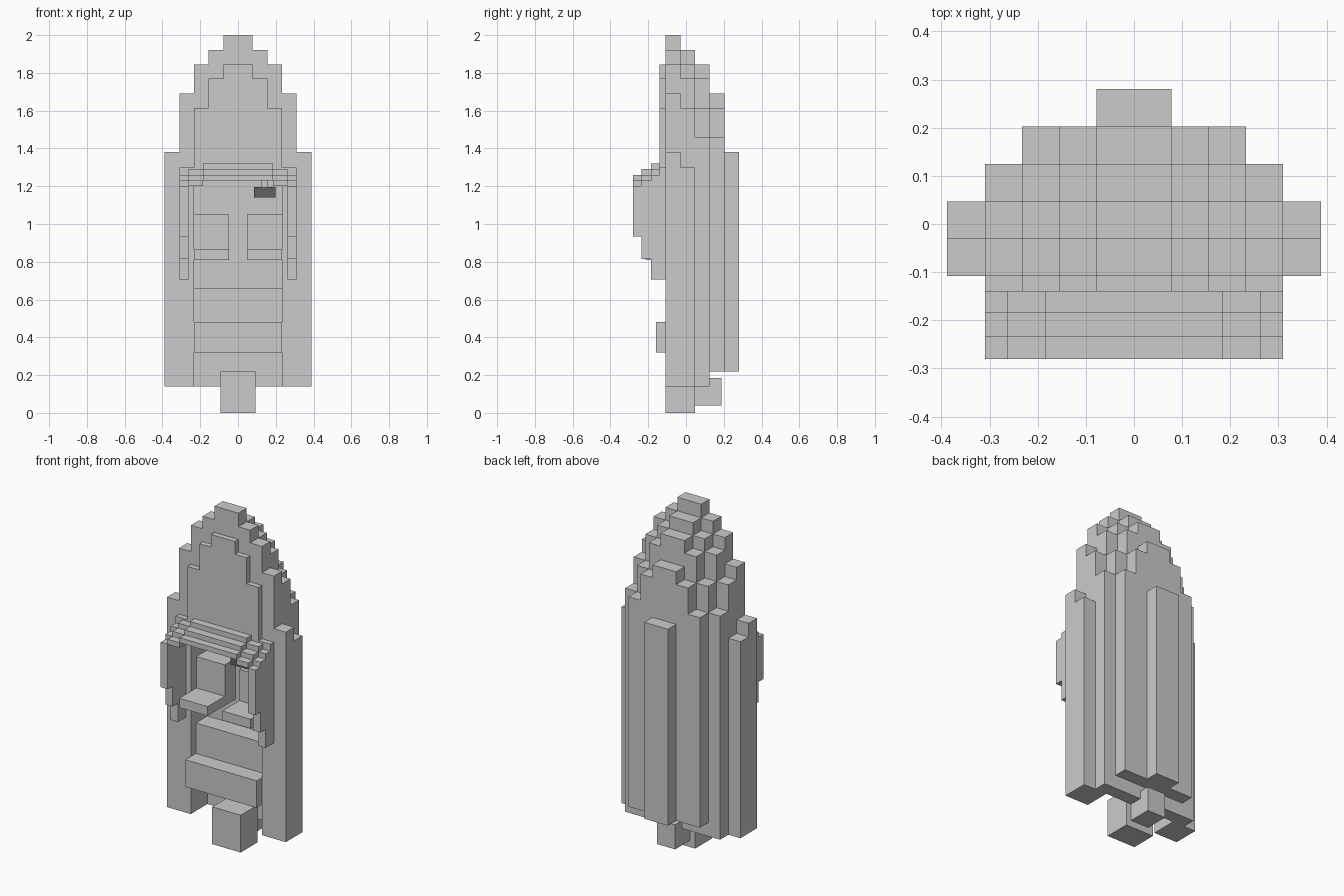
import bpy, bmesh

if "Cube" in bpy.data.objects:
    bpy.data.objects.remove(bpy.data.objects["Cube"])

W = [0.078, 0.155, 0.233, 0.31, 0.388]   # half widths of the voxel columns


def finish(name, bm):
    bmesh.ops.recalc_face_normals(bm, faces=bm.faces)
    me = bpy.data.meshes.new(name)
    bm.to_mesh(me)
    bm.free()
    ob = bpy.data.objects.new(name, me)
    bpy.context.collection.objects.link(ob)
    return ob


def prism(name, pts, axis, a, b):
    """Extrude a profile: axis 'y' takes (x, z) points, axis 'x' takes (y, z)."""
    bm = bmesh.new()
    place = (lambda p, d: (p[0], d, p[1])) if axis == 'y' else (lambda p, d: (d, p[0], p[1]))
    f = bm.faces.new([bm.verts.new(place(p, a)) for p in pts])
    ext = bmesh.ops.extrude_face_region(bm, geom=[f])
    verts = [v for v in ext['geom'] if isinstance(v, bmesh.types.BMVert)]
    bmesh.ops.translate(bm, verts=verts, vec=(0, b - a, 0) if axis == 'y' else (b - a, 0, 0))
    return finish(name, bm)


def box(name, x0, x1, y0, y1, z0, z1):
    return prism(name, [(x0, z0), (x1, z0), (x1, z1), (x0, z1)], 'y', y0, y1)


def stepped(name, widths, heights, bottom, y0, y1, notch=None):
    """Symmetric stepped slab; notch = (half width, top) cuts a doorway."""
    half, inner = [], 0
    for w, h in zip(widths, heights):
        if inner:
            half.append((inner, h))
        half.append((w, h))
        inner = w
    half.append((inner, bottom))
    if notch:
        half += [(notch[0], bottom), notch]
    pts = half + [(-x, z) for x, z in reversed(half)]
    return prism(name, pts, 'y', y0, y1)


# Stepped shell, one slab per depth row
door = (0.233, 1.23)
stepped("front_face", W, [1.845, 1.77, 1.615, 1.30], 1.23, -0.14, -0.108)
stepped("shell_front", W, [2.0, 1.92, 1.845, 1.69, 1.38], 0.14, -0.108, -0.03, door)
stepped("shell_middle", W, [1.92, 1.845, 1.77, 1.615, 1.30], 0.14, -0.03, 0.047, door)
stepped("shell_rear", W, [1.845, 1.77, 1.615, 1.46], 0.14, 0.047, 0.125)
stepped("shell_back", W, [1.69, 1.615, 1.46], 0.22, 0.125, 0.203)
stepped("back_spine", W, [1.38], 0.22, 0.203, 0.28)

# Canopy: thin arched steps descending to the front
for i, (y0, y1) in enumerate([(-0.185, -0.108), (-0.235, -0.185), (-0.28, -0.235)]):
    top = 1.32 - 0.03 * i
    box(f"canopy_step_{i}", -0.185, 0.185, y0, y1, top - 0.03, top)
    for s in (-1, 1):
        xs = sorted((s * 0.185, s * 0.263))
        box(f"canopy_shoulder_{i}", *xs, y0, y1, top - 0.06, top - 0.03)

# Stepped side guards under the canopy
guard = [(-0.108, 0.705), (-0.185, 0.705), (-0.185, 0.815), (-0.235, 0.815),
         (-0.235, 0.935), (-0.28, 0.935), (-0.28, 1.20), (-0.235, 1.20),
         (-0.235, 1.23), (-0.185, 1.23), (-0.185, 1.26), (-0.108, 1.26)]
prism("side_guard_right", guard, 'x', 0.263, 0.31)
prism("side_guard_left", guard, 'x', -0.31, -0.263)

# Pair of seats in the cabin
for side, x0, x1 in (("left", -0.233, -0.048), ("right", 0.048, 0.233)):
    box(f"seat_back_{side}", x0, x1, -0.055, 0.047, 0.81, 1.05)
    box(f"seat_{side}", x0, x1, -0.215, -0.055, 0.81, 0.865)

# Lower cabin block and protruding shelf
box("cabin_block", -0.233, 0.233, -0.06, 0.047, 0.32, 0.66)
box("shelf", -0.233, 0.233, -0.158, -0.06, 0.32, 0.48)

# Thruster blocks at the base
box("front_thruster", -0.093, 0.093, -0.108, 0.047, 0.0, 0.22)
box("rear_thruster", -0.06, 0.06, 0.047, 0.187, 0.04, 0.185)

# Small dark hanging panel
dark = bpy.data.materials.new("dark_panel")
dark.diffuse_color = (0.12, 0.12, 0.12, 1)
dark.use_nodes = True
dark.node_tree.nodes["Principled BSDF"].inputs["Base Color"].default_value = dark.diffuse_color
panel = box("hanging_panel", 0.085, 0.198, -0.19, -0.15, 1.14, 1.195)
panel.data.materials.append(dark)
box("panel_hanger", 0.125, 0.16, -0.185, -0.155, 1.195, 1.29)
